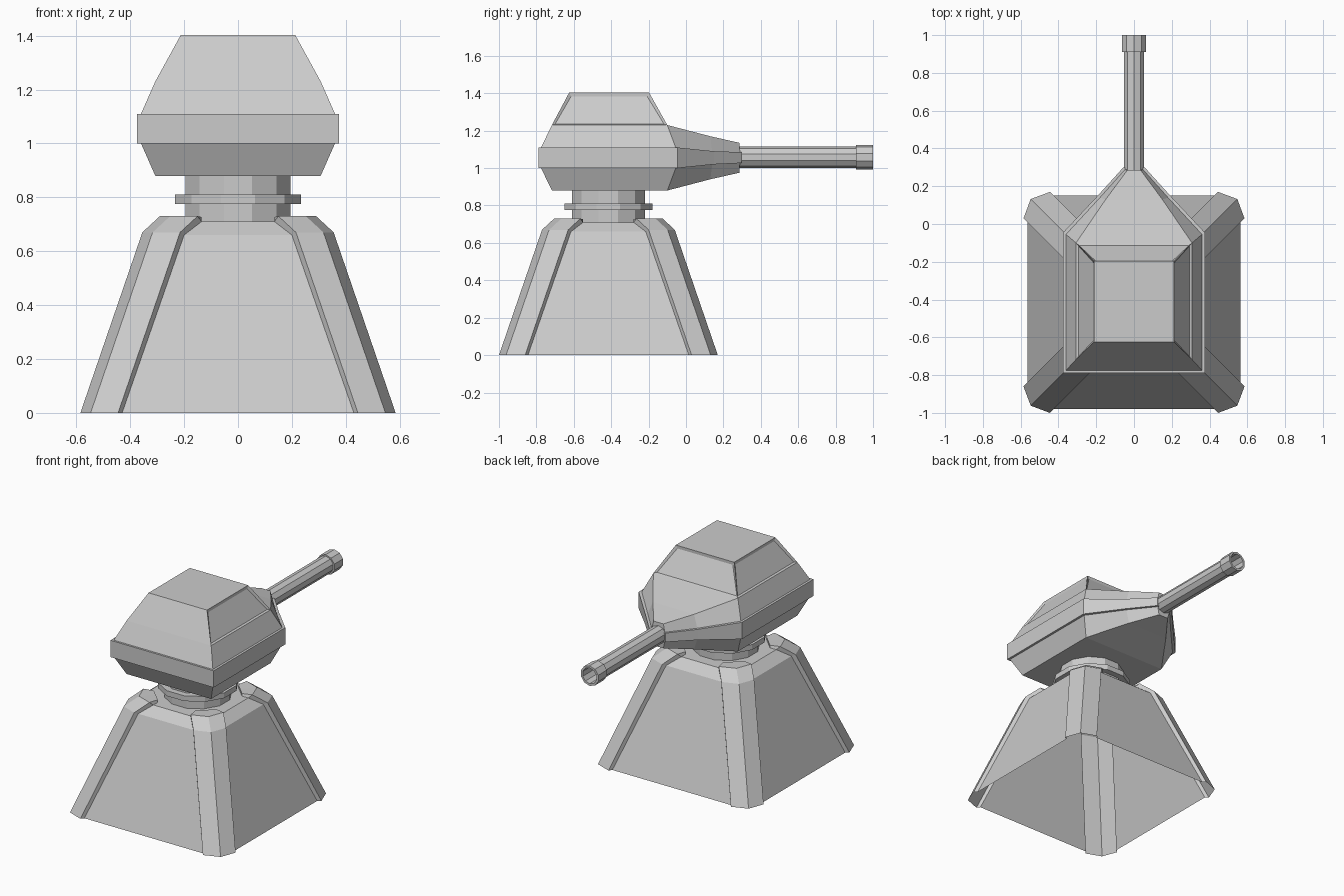
import bpy, bmesh, math
from mathutils import Vector

if "Cube" in bpy.data.objects:
    bpy.data.objects.remove(bpy.data.objects["Cube"])

CY = -0.415  # y of the tower axis


def finish(bm, name):
    me = bpy.data.meshes.new(name)
    bm.to_mesh(me)
    bm.free()
    ob = bpy.data.objects.new(name, me)
    bpy.context.collection.objects.link(ob)
    return ob


def loft(bm, rings):
    """Join closed rings of equal length with quads; return the vertex rings."""
    vs = [[bm.verts.new(p) for p in r] for r in rings]
    n = len(vs[0])
    for a, b in zip(vs, vs[1:]):
        for i in range(n):
            j = (i + 1) % n
            bm.faces.new((a[i], a[j], b[j], b[i]))
    return vs


def lathe(name, profile, sides, place, turn):
    """Faceted solid from (radius, height) pairs; place maps (u, v, h) to 3D."""
    bm = bmesh.new()
    rings = []
    for r, h in profile:
        angs = [turn + 2 * math.pi * i / sides for i in range(sides)]
        rings.append([place(r * math.cos(a), r * math.sin(a), h) for a in angs])
    vs = loft(bm, rings)
    bm.faces.new(vs[0])
    bm.faces.new(vs[-1])
    bmesh.ops.recalc_face_normals(bm, faces=bm.faces)
    return finish(bm, name)


# Pedestal: tapered shell, open below, with a raised rib at each corner
def base_ring(corner):
    pts = []
    for k in range(4):
        c, s = round(math.cos(k * math.pi / 2)), round(math.sin(k * math.pi / 2))
        pts += [(c * x - s * y, s * x + c * y + CY, z) for x, y, z in corner]
    return pts


def corner(off, z_panel, z_rib):
    half = [(0.565, 0.43, z_panel), (0.585, 0.445, z_rib), (0.547, 0.547, z_rib)]
    full = half + [(y, x, z) for x, y, z in half[1::-1]]
    return [(x - off, y - off, z) for x, y, z in full]


bm = bmesh.new()
rings = [base_ring(corner(*a)) for a in
         ((0, 0, 0), (0.23, 0.66, 0.67), (0.295, 0.71, 0.73))]
# rib ends lie on the flat top, then step down to it
for z in (0.727, 0.71):
    rings.append(base_ring([(0.23, 0.135, 0.71), (0.225, 0.135, z), (0.18, 0.18, z),
                            (0.135, 0.225, z), (0.135, 0.23, 0.71)]))
vs = loft(bm, rings)
bm.faces.new(vs[-1])
bmesh.ops.remove_doubles(bm, verts=bm.verts, dist=0.0005)
bmesh.ops.recalc_face_normals(bm, faces=bm.faces)
finish(bm, "pedestal")

# Swivel neck with collar
lathe("swivel_neck",
      [(0.202, 0.70), (0.202, 0.775), (0.243, 0.775), (0.243, 0.81),
       (0.202, 0.81), (0.202, 0.885)],
      12, lambda u, v, h: (u, v + CY, h), math.radians(15))

# Turret head: stacked outlines (back, front, mid, nose), mirrored in x
def mirror_ring(half):
    return half + [(-x, y, z) for x, y, z in reversed(half)]


def slope_ring(z, zm, zn):
    return mirror_ring([(0.307, -0.717, z), (0.307, -0.10, z),
                        (0.15, 0.13, zm), (0.035, 0.285, zn)])


def inner_ring(z, zm, zn):
    return mirror_ring([(0.36, -0.775, z), (0.36, -0.055, z),
                        (0.18, 0.14, zm), (0.048, 0.288, zn)])


def band_ring(z, zm, zn):
    return mirror_ring([(0.375, -0.788, z), (0.375, -0.045, z),
                        (0.192, 0.15, zm), (0.058, 0.298, zn)])


low, high = (1.0, 1.02, 1.027), (1.11, 1.09, 1.085)
bm = bmesh.new()
vs = loft(bm, [slope_ring(0.88, 0.94, 0.975), inner_ring(*low), band_ring(*low),
               band_ring(*high), inner_ring(*high), slope_ring(1.23, 1.17, 1.135)])
bottom, top = vs[0], vs[-1]
for ring in (bottom, top):          # sloping cover over the gun
    for i in (1, 2):
        bm.faces.new((ring[i], ring[i + 1], ring[6 - i], ring[7 - i]))
bm.faces.new((bottom[0], bottom[1], bottom[6], bottom[7]))
# cabin and roof
roof = [bm.verts.new(p) for p in ((0.212, -0.625, 1.403), (0.212, -0.197, 1.403),
                                  (-0.212, -0.197, 1.403), (-0.212, -0.625, 1.403))]
foot = [top[0], top[1], top[6], top[7]]
walls = [bm.faces.new((foot[i], foot[(i + 1) % 4], roof[(i + 1) % 4], roof[i]))
         for i in range(4)]
bm.faces.new(roof)
bmesh.ops.recalc_face_normals(bm, faces=bm.faces)
# recessed panels on the sides and the gun side
bmesh.ops.inset_individual(bm, faces=walls[:3], thickness=0.02, depth=-0.01)
finish(bm, "turret_head")

# Gun barrel with a hollow muzzle
lathe("gun_barrel",
      [(0.057, 0.2), (0.057, 0.91), (0.066, 0.91), (0.066, 1.0),
       (0.052, 1.0), (0.052, 0.8)],
      10, lambda u, v, h: (u, h, v + 1.058), math.radians(18))
